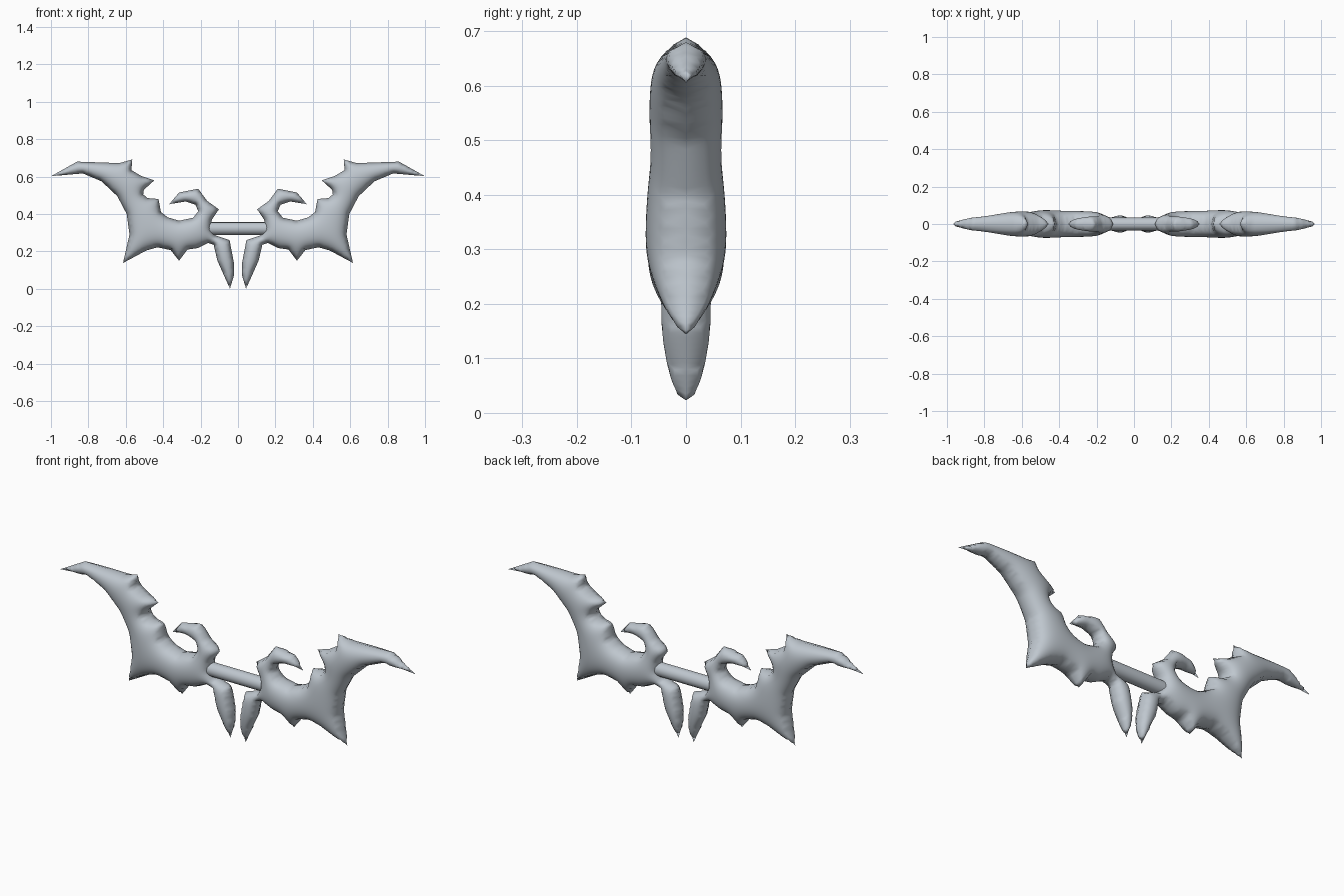
import bpy, bmesh, math
from mathutils import Vector
from mathutils.geometry import delaunay_2d_cdt, intersect_point_line

if "Cube" in bpy.data.objects:
    bpy.data.objects.remove(bpy.data.objects["Cube"])

STEP = 0.013

steel = bpy.data.materials.new("pale_steel")
steel.diffuse_color = (0.52, 0.57, 0.62, 1)
steel.use_nodes = True
steel.node_tree.nodes["Principled BSDF"].inputs["Base Color"].default_value = steel.diffuse_color

# Front outline of the right-hand blade (x, z)
OUTLINE = [
    (.043, 0), (.022, .07), (.022, .14), (.045, .26), (.12, .285), (.145, .32), (.14, .37),
    (.102, .425), (.165, .47), (.213, .535), (.315, .515), (.368, .452),
    (.28, .467), (.228, .45), (.212, .415), (.24, .38), (.315, .364),
    (.375, .382), (.412, .41), (.425, .48), (.483, .485), (.507, .505), (.503, .53),
    (.447, .58), (.515, .602), (.57, .635), (.565, .692), (.635, .672),
    (.86, .68), (1.0, .602), (.83, .617), (.73, .575), (.645, .495),
    (.595, .40), (.58, .29), (.615, .138), (.49, .205), (.43, .222), (.36, .207),
    (.315, .15), (.27, .21), (.215, .218), (.16, .245), (.13, .235), (.11, .15)]


def split_outline(points):
    out = []
    for i, p in enumerate(points):
        a, b = Vector(p), Vector(points[(i + 1) % len(points)])
        n = max(1, round((b - a).length / STEP))
        out += [a.lerp(b, k / n) for k in range(n)]
    return out


def inside(p, loop):
    hit = False
    for a, b in zip(loop, loop[1:] + loop[:1]):
        if (a.y > p.y) != (b.y > p.y):
            if p.x < a.x + (p.y - a.y) / (b.y - a.y) * (b.x - a.x):
                hit = not hit
    return hit


def triangulate(rim):
    # hexagonal grid of points inside the outline, then a constrained triangulation
    corners = [Vector(p) for p in OUTLINE]
    pts = list(rim)
    for r in range(int(.72 / (STEP * .866))):
        for c in range(int(1.02 / STEP)):
            p = Vector(((c + .5 * (r % 2)) * STEP, r * STEP * .866))
            if inside(p, corners) and min((p - q).length for q in rim) > STEP * .55:
                pts.append(p)
    n = len(rim)
    res = delaunay_2d_cdt(pts, [], [list(range(n))], 1, 1e-6)
    return res[0], res[2]


def inflate(verts, faces):
    # cotangent-weighted membrane: puffed height that saturates on wide areas
    edges, area, count = {}, [0.0] * len(verts), {}
    for f in faces:
        for k in range(3):
            i, j, o = f[k], f[(k + 1) % 3], f[(k + 2) % 3]
            u, v = verts[i] - verts[o], verts[j] - verts[o]
            cr = max(abs(u.x * v.y - u.y * v.x), 1e-9)
            key = (min(i, j), max(i, j))
            edges[key] = edges.get(key, 0) + .5 * u.dot(v) / cr
            count[key] = count.get(key, 0) + 1
            area[o] += cr / 6
    border = {i for key, c in count.items() if c == 1 for i in key}
    near = [[] for _ in verts]
    for (i, j), w in edges.items():
        w = max(w, 1e-4)
        near[i].append((j, w))
        near[j].append((i, w))
    free = [i for i in range(len(verts)) if near[i] and i not in border]
    total = {i: sum(w for _, w in near[i]) + 450 * area[i] for i in free}
    h = [0.0] * len(verts)
    for _ in range(250):
        for i in free:
            h[i] = (sum(w * h[j] for j, w in near[i]) + 3.2 * area[i]) / total[i]
    return [math.sqrt(max(x, 0)) for x in h], border


def finish(obj):
    obj.data.materials.append(steel)
    for p in obj.data.polygons:
        p.use_smooth = True


# Pair of hooked, puffed blades
verts, faces = triangulate(split_outline(OUTLINE))
height, border = inflate(verts, faces)
bm = bmesh.new()
front, back = {}, {}
for i in sorted({i for f in faces for i in f}):
    p = verts[i]
    front[i] = bm.verts.new((p.x, -height[i], p.y))
    back[i] = front[i] if i in border else bm.verts.new((p.x, height[i], p.y))
for f in faces:
    bm.faces.new([front[i] for i in f])
    if not all(i in border for i in f):
        bm.faces.new([back[i] for i in reversed(f)])
bmesh.ops.recalc_face_normals(bm, faces=bm.faces)
mesh = bpy.data.meshes.new("winged_blades")
bm.to_mesh(mesh)
bm.free()
blades = bpy.data.objects.new("winged_blades", mesh)
bpy.context.collection.objects.link(blades)
finish(blades)
mirror = blades.modifiers.new("mirror", 'MIRROR')
mirror.use_axis[0] = True
mirror.use_mirror_merge = False

# Round grip bar joining the blades
bpy.ops.mesh.primitive_cylinder_add(vertices=16, radius=.034, depth=.38,
                                    location=(0, 0, .322), rotation=(0, math.pi / 2, 0))
grip = bpy.context.object
grip.name = "grip_bar"
finish(grip)
bpy.ops.object.shade_smooth_by_angle()
